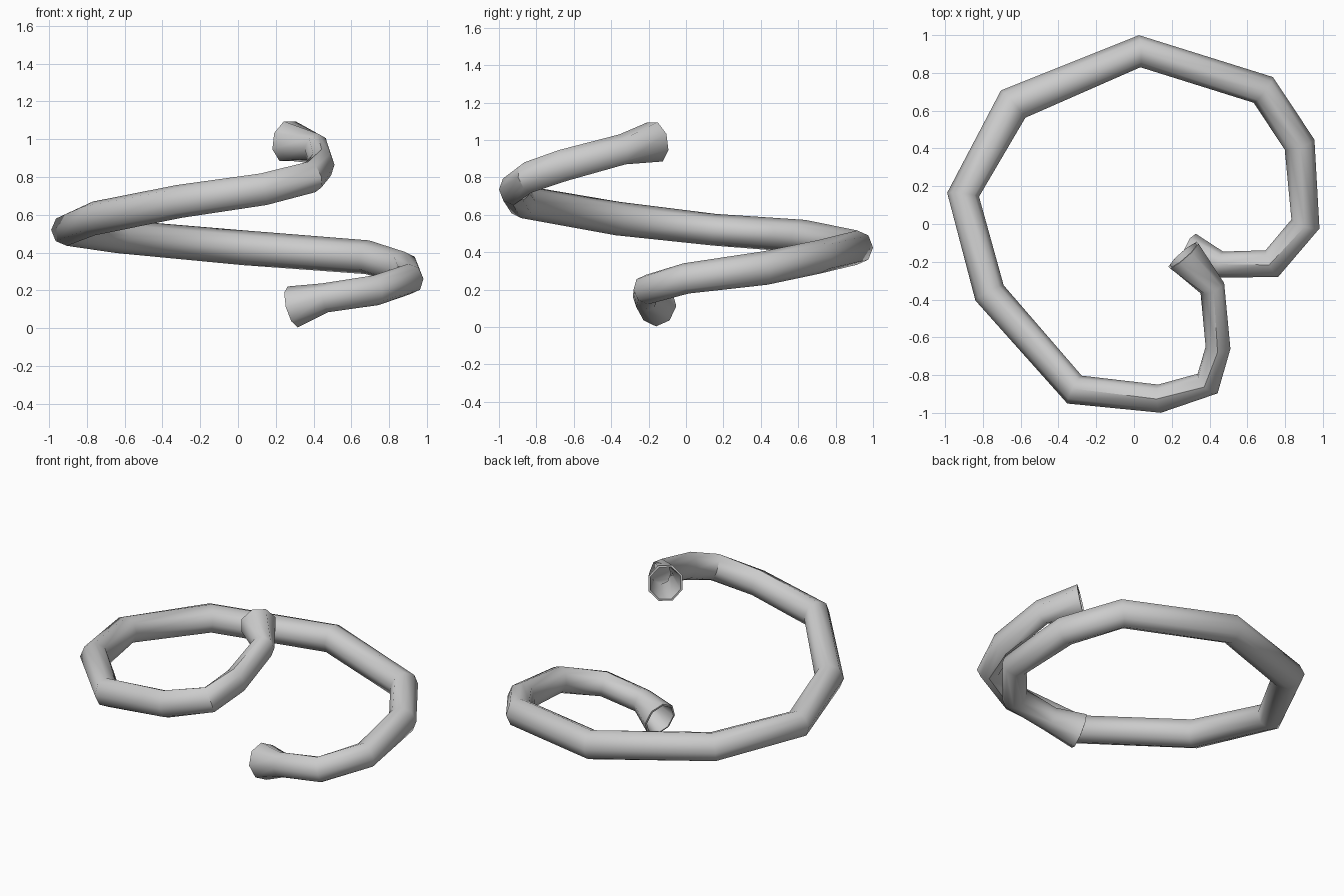
import bpy, bmesh, math
from mathutils import Vector

if "Cube" in bpy.data.objects:
    bpy.data.objects.remove(bpy.data.objects["Cube"])

SIDES = 8

# centre line of the coil: x, y, z, half width, half height
PATH = [
    (0.29, -0.15, 0.112, 0.105, 0.112),
    (0.46, -0.215, 0.16, 0.07, 0.078),
    (0.73, -0.21, 0.20, 0.078, 0.08),
    (0.908, 0.0, 0.26, 0.078, 0.082),
    (0.877, 0.42, 0.315, 0.083, 0.09),
    (0.685, 0.71, 0.375, 0.085, 0.09),
    (0.03, 0.915, 0.425, 0.085, 0.092),
    (-0.64, 0.635, 0.485, 0.097, 0.088),
    (-0.905, 0.155, 0.52, 0.085, 0.085),
    (-0.765, -0.365, 0.58, 0.085, 0.09),
    (-0.315, -0.877, 0.67, 0.083, 0.088),
    (0.135, -0.925, 0.735, 0.075, 0.085),
    (0.39, -0.845, 0.80, 0.074, 0.085),
    (0.445, -0.655, 0.865, 0.066, 0.085),
    (0.415, -0.34, 0.95, 0.068, 0.082),
    (0.262, -0.165, 0.99, 0.108, 0.115),
]

# loft octagonal rings along the path, leaving the flared ends open
points = [Vector(p[:3]) for p in PATH]
bm = bmesh.new()
rings = []
for i, p in enumerate(points):
    into = (p - points[max(i - 1, 0)]).normalized()
    out = (points[min(i + 1, len(points) - 1)] - p).normalized()
    tangent = (into + out).normalized()
    side = tangent.cross(Vector((0, 0, 1))).normalized()
    up = side.cross(tangent)
    w, h = PATH[i][3:]
    twist = math.pi / 8 if i == len(points) - 1 else 0
    rings.append([bm.verts.new(p + side * w * math.cos(a) + up * h * math.sin(a))
                  for a in (twist + k * math.tau / SIDES for k in range(SIDES))])

for a, b in zip(rings, rings[1:]):
    for k in range(SIDES):
        n = (k + 1) % SIDES
        bm.faces.new((a[k], b[k], b[n], a[n]))

# make sure the wall faces outward
f = bm.faces[:][0]
bm.normal_update()
if f.normal.dot(f.calc_center_median() - (points[0] + points[1]) / 2) < 0:
    bmesh.ops.reverse_faces(bm, faces=bm.faces[:])

mesh = bpy.data.meshes.new("coiled_tube")
bm.to_mesh(mesh)
bm.free()
tube = bpy.data.objects.new("coiled_tube", mesh)
bpy.context.collection.objects.link(tube)

# thin hollow wall
wall = tube.modifiers.new("wall", 'SOLIDIFY')
wall.thickness = 0.012
wall.offset = -1

bpy.context.view_layer.objects.active = tube
tube.select_set(True)
bpy.ops.object.modifier_apply(modifier="wall")
bpy.ops.object.shade_smooth_by_angle(angle=math.radians(50))
